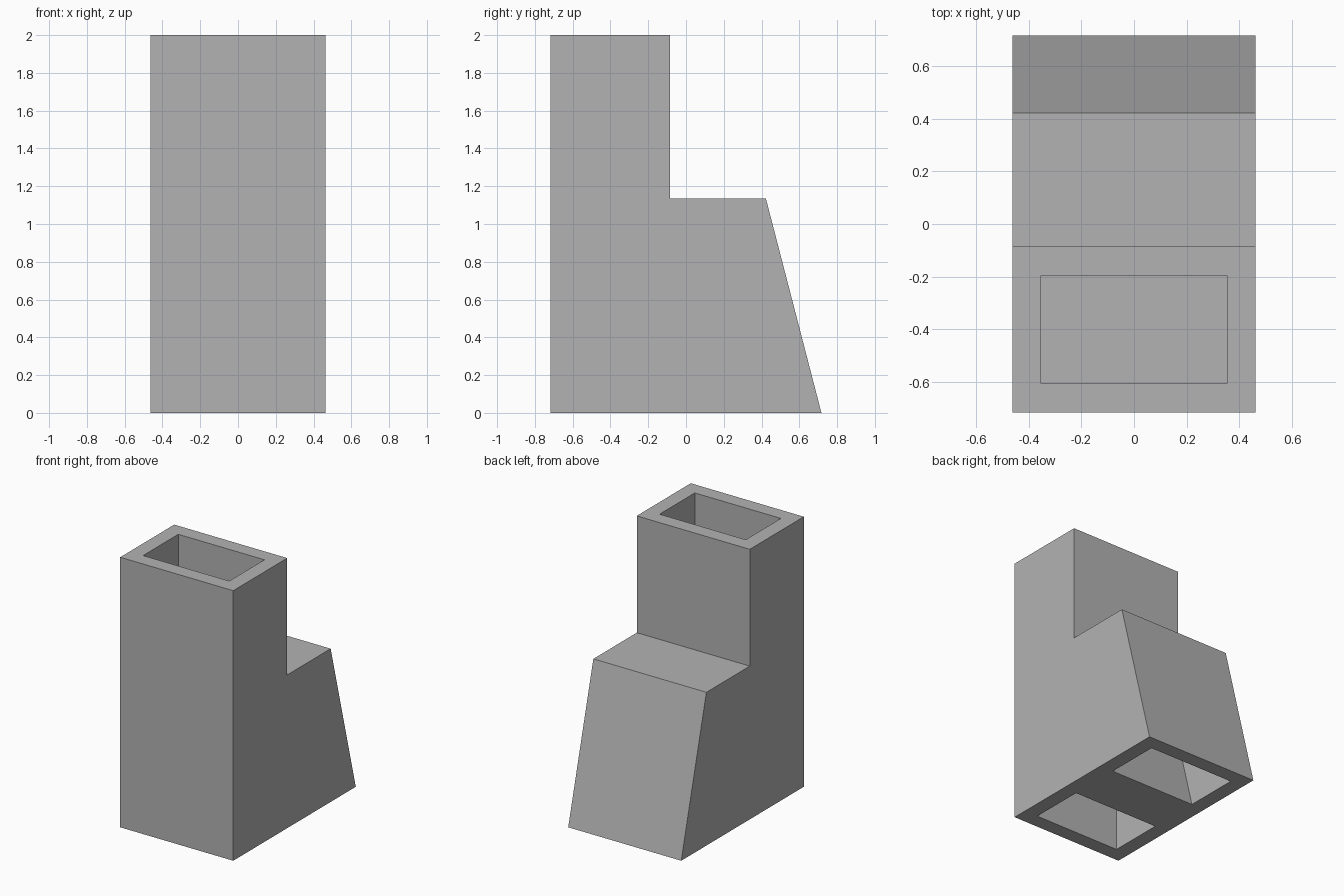
import bpy
import bmesh

cube = bpy.data.objects.get("Cube")
if cube:
    bpy.data.objects.remove(cube, do_unlink=True)

HALF_WIDTH = 0.463
WALL = 0.11
FRONT, STEP, LEDGE, BACK = -0.717, -0.085, 0.423, 0.717
LEDGE_Z, TOP_Z = 1.135, 2.0
SLOPE = (LEDGE - BACK) / LEDGE_Z

grey = bpy.data.materials.new("plain grey")
grey.use_nodes = True
grey.diffuse_color = (0.45, 0.45, 0.45, 1)
grey.node_tree.nodes["Principled BSDF"].inputs["Base Color"].default_value = grey.diffuse_color


def prism(name, profile, half_width):
    """Extrude a (y, z) profile across x."""
    bm = bmesh.new()
    face = bm.faces.new([bm.verts.new((-half_width, y, z)) for y, z in profile])
    extruded = bmesh.ops.extrude_face_region(bm, geom=[face])
    verts = [v for v in extruded["geom"] if isinstance(v, bmesh.types.BMVert)]
    bmesh.ops.translate(bm, verts=verts, vec=(2 * half_width, 0, 0))
    bmesh.ops.recalc_face_normals(bm, faces=bm.faces)
    mesh = bpy.data.meshes.new(name)
    bm.to_mesh(mesh)
    bm.free()
    mesh.materials.append(grey)
    obj = bpy.data.objects.new(name, mesh)
    bpy.context.collection.objects.link(obj)
    return obj


def cut_flue(body, name, y0, y1, z0, z1, slope=0.0):
    """Sink a rectangular flue, leaning in y by slope per unit of height."""
    profile = [(y0 + slope * z0, z0), (y1 + slope * z0, z0),
               (y1 + slope * z1, z1), (y0 + slope * z1, z1)]
    cutter = prism(name, profile, HALF_WIDTH - WALL)
    cutter.hide_render = True
    mod = body.modifiers.new(name, "BOOLEAN")
    mod.operation = "DIFFERENCE"
    mod.solver = "EXACT"
    mod.object = cutter
    bpy.context.view_layer.objects.active = body
    bpy.ops.object.modifier_apply(modifier=mod.name)
    bpy.data.objects.remove(cutter, do_unlink=True)


# Stepped body with a leaning back
body = prism("chimney_body", [
    (FRONT, 0), (BACK, 0), (LEDGE, LEDGE_Z),
    (STEP, LEDGE_Z), (STEP, TOP_Z), (FRONT, TOP_Z)], HALF_WIDTH)

# Top opening, and the straight and leaning openings underneath
near, far = FRONT + WALL, STEP - WALL
depth = far - near
cut_flue(body, "top_flue", near, far, LEDGE_Z, TOP_Z + 0.1)
cut_flue(body, "front_flue", near, far, -0.1, 1.0)
cut_flue(body, "back_flue", BACK - WALL - depth, BACK - WALL, -0.1, 1.0, SLOPE)
